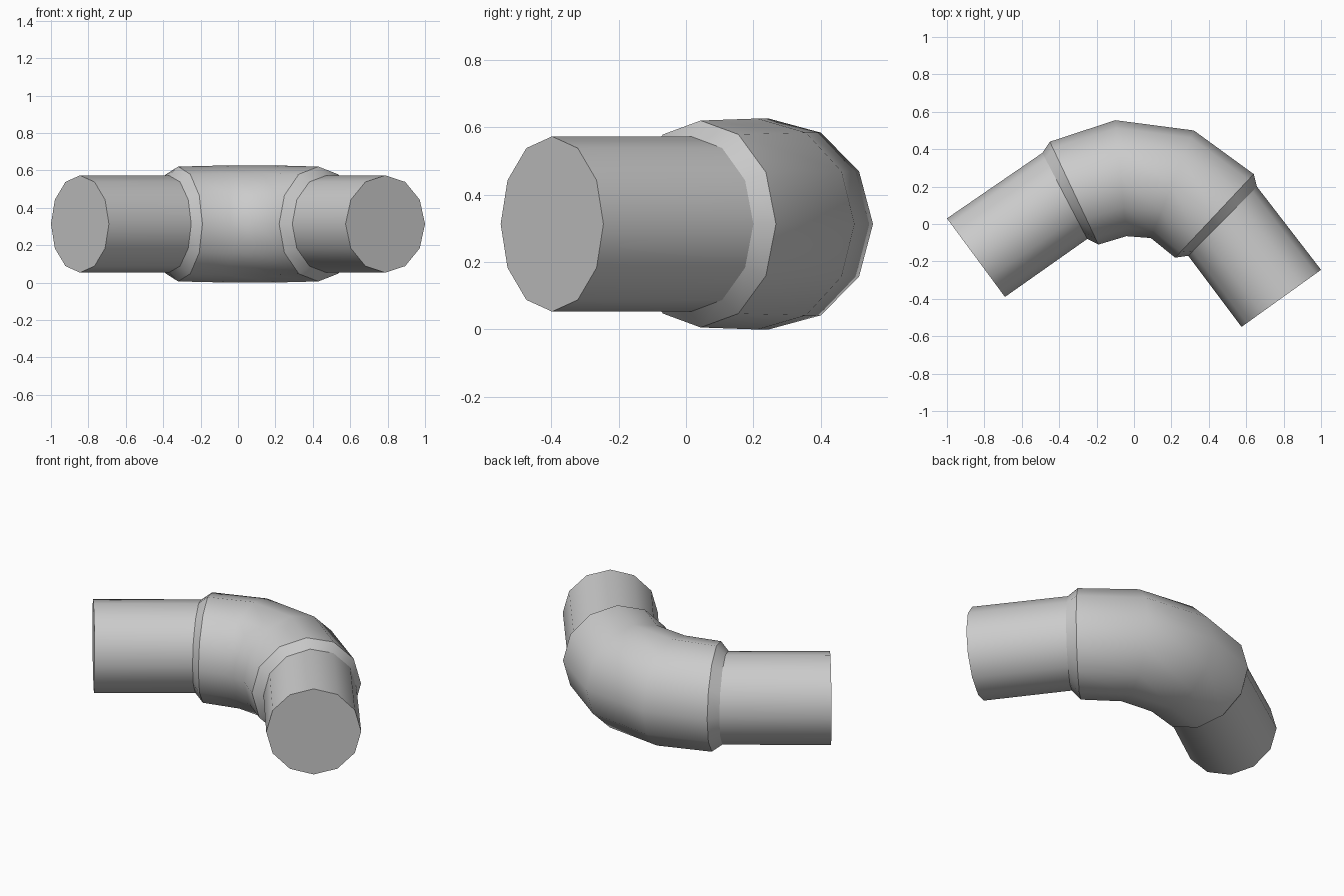
import bpy, bmesh, math
from mathutils import Vector

if "Cube" in bpy.data.objects:
    bpy.data.objects.remove(bpy.data.objects["Cube"])

SIDES = 12
Z_MID = 0.313

# cross-sections: outer-bend point (x, y), inner-bend point (x, y), half height, sharp rim
rings = [
    ((-1.0, 0.03), (-0.69, -0.39), 0.26, True),      # left pipe end
    ((-0.49, 0.38), (-0.25, -0.08), 0.26, True),     # left collar foot
    ((-0.45, 0.44), (-0.19, -0.11), 0.307, True),    # left collar lip
    ((-0.10, 0.555), (-0.04, -0.065), 0.313, False), # bend
    ((0.32, 0.50), (0.09, -0.075), 0.313, False),    # bend
    ((0.64, 0.267), (0.22, -0.18), 0.307, True),     # right collar lip
    ((0.657, 0.20), (0.29, -0.17), 0.26, True),      # right collar foot
    ((1.0, -0.245), (0.575, -0.55), 0.26, True),     # right pipe end
]

bm = bmesh.new()
loops = []
for outer, inner, height, sharp in rings:
    a, b = Vector((*outer, Z_MID)), Vector((*inner, Z_MID))
    mid, half = (a + b) / 2, (a - b) / 2
    loop = []
    for i in range(SIDES):
        t = math.tau * i / SIDES
        loop.append(bm.verts.new(mid + half * math.cos(t) + Vector((0, 0, height * math.sin(t)))))
    loops.append(loop)

# skin between neighbouring sections
for l0, l1 in zip(loops, loops[1:]):
    for i in range(SIDES):
        j = (i + 1) % SIDES
        bm.faces.new((l0[i], l0[j], l1[j], l1[i])).smooth = True

# flat end caps
bm.faces.new(loops[0])
bm.faces.new(loops[-1])

# crisp rims at pipe ends and collars
for loop, ring in zip(loops, rings):
    if ring[3]:
        for i in range(SIDES):
            bm.edges.get((loop[i], loop[(i + 1) % SIDES])).smooth = False

bmesh.ops.recalc_face_normals(bm, faces=bm.faces)
mesh = bpy.data.meshes.new("pipe_elbow")
bm.to_mesh(mesh)
bm.free()
bpy.context.collection.objects.link(bpy.data.objects.new("pipe_elbow", mesh))
